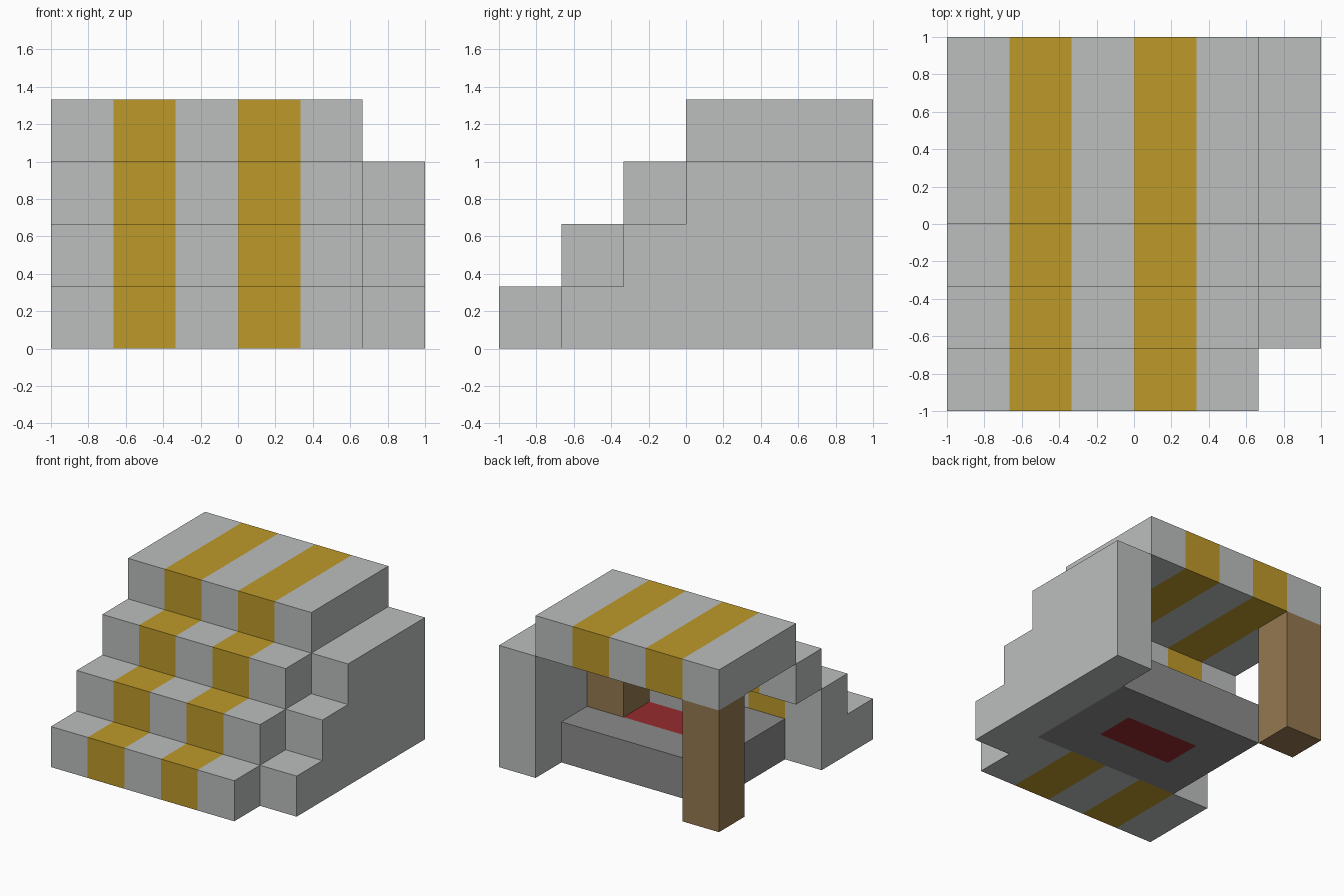
import bpy
import bmesh

if "Cube" in bpy.data.objects:
    bpy.data.objects.remove(bpy.data.objects["Cube"], do_unlink=True)

U = 1 / 3  # one block


def material(name, rgb):
    m = bpy.data.materials.new(name)
    m.use_nodes = True
    m.diffuse_color = (*rgb, 1)
    bsdf = next(n for n in m.node_tree.nodes if n.type == 'BSDF_PRINCIPLED')
    bsdf.inputs["Base Color"].default_value = (*rgb, 1)
    return m


light_grey = material("light grey", (0.50, 0.52, 0.51))
gold = material("gold", (0.51, 0.32, 0.023))
dark_grey = material("dark grey", (0.26, 0.26, 0.26))
wood = material("wood brown", (0.30, 0.19, 0.08))
red = material("red", (0.30, 0.024, 0.026))


def extrude_part(name, xs, profile, mats, rule=None):
    """Sweep a (y, z) outline through the x cuts, all in blocks; rule picks the colour."""
    bm = bmesh.new()
    rings = [[bm.verts.new((x * U, y * U, z * U)) for y, z in profile] for x in xs]
    n = len(profile)
    for a, b in zip(rings, rings[1:]):
        for i in range(n):
            j = (i + 1) % n
            bm.faces.new((a[i], a[j], b[j], b[i]))
    bm.faces.new(rings[0])
    bm.faces.new(rings[-1])
    bmesh.ops.recalc_face_normals(bm, faces=bm.faces)
    if rule:
        for f in bm.faces:
            f.material_index = int(rule(f.calc_center_median() / U))
    mesh = bpy.data.meshes.new(name)
    bm.to_mesh(mesh)
    bm.free()
    for m in mats:
        mesh.materials.append(m)
    obj = bpy.data.objects.new(name, mesh)
    bpy.context.collection.objects.link(obj)
    return obj


def rect(y0, y1, z0, z1):
    return [(y0, z0), (y1, z0), (y1, z1), (y0, z1)]


# Striped steps and roof slab
def stripe(c):
    return -2 < c.x < -1 or 0 < c.x < 1


stripe_cuts = [-3, -2, -1, 0, 1, 2]
lower = [(-3, 0), (-1, 0), (-1, 2), (-2, 2), (-2, 1), (-3, 1)]
for name, outline in (("lower_steps", lower),
                      ("upper_step", rect(-1, 0, 2, 3)),
                      ("roof_slab", rect(0, 3, 3, 4))):
    extrude_part(name, stripe_cuts, outline, [light_grey, gold], stripe)

# Stepped side wall
wall = [(-2, 0), (3, 0), (3, 3), (0, 3), (0, 2), (-1, 2), (-1, 1), (-2, 1)]
extrude_part("side_wall", [2, 3], wall, [light_grey])

# Floor block with a red centre on top and underneath
floor = [(-1, 0), (0, 0), (1, 0), (2, 0), (2, 1), (1, 1), (0, 1), (-1, 1)]
extrude_part("floor_block", [-2, -1, 1, 2], floor, [dark_grey, red],
             lambda c: abs(c.x) < 1 and 0 < c.y < 1)

# Wooden posts
extrude_part("corner_post", [-3, -2], rect(2, 3, 0, 3), [wood])
extrude_part("inner_post", [1, 2], rect(0, 1, 1, 3), [wood])
